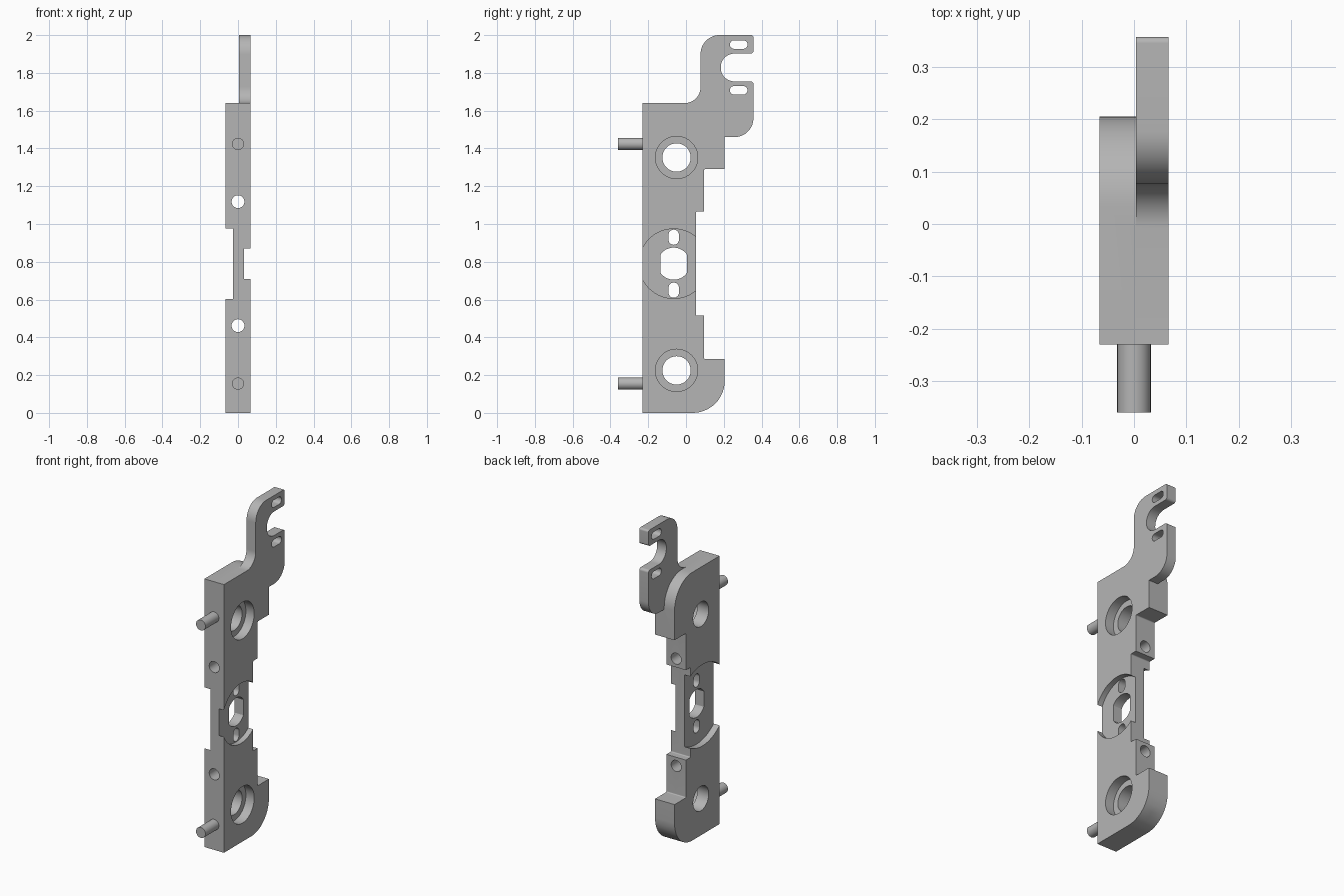
import bpy, bmesh, math
from mathutils import Vector

if "Cube" in bpy.data.objects:
    bpy.data.objects.remove(bpy.data.objects["Cube"], do_unlink=True)

grey = bpy.data.materials.new("machined grey")
grey.use_nodes = True
grey.diffuse_color = (0.46, 0.46, 0.46, 1)
grey.node_tree.nodes["Principled BSDF"].inputs["Base Color"].default_value = grey.diffuse_color

HALF = 0.066           # half thickness of the plate
MID = -0.065           # y of the central opening
CENTRE = 0.79          # z of the central opening


def rounded(corners, steps=14):
    """Turn (y, z, radius) corners into an outline with filleted corners."""
    points = []
    for i, corner in enumerate(corners):
        p = Vector(corner[:2])
        radius = corner[2] if len(corner) > 2 else 0
        if not radius:
            points.append(p)
            continue
        a = (Vector(corners[i - 1][:2]) - p).normalized()
        b = (Vector(corners[(i + 1) % len(corners)][:2]) - p).normalized()
        half = a.angle(b) / 2
        mid = p + (a + b).normalized() * radius / math.sin(half)
        start = p + a * radius / math.tan(half) - mid
        end = p + b * radius / math.tan(half) - mid
        sweep = start.angle(end)
        for k in range(steps + 1):
            t = k / steps
            points.append(mid + (start * math.sin((1 - t) * sweep)
                                 + end * math.sin(t * sweep)) / math.sin(sweep))
    return points


def finish(name, bm):
    bmesh.ops.remove_doubles(bm, verts=bm.verts, dist=1e-5)
    bmesh.ops.recalc_face_normals(bm, faces=bm.faces)
    mesh = bpy.data.meshes.new(name)
    bm.to_mesh(mesh)
    bm.free()
    obj = bpy.data.objects.new(name, mesh)
    bpy.context.collection.objects.link(obj)
    mesh.materials.append(grey)
    return obj


def prism(name, points, x0, x1):
    """Extrude a y-z outline along x."""
    bm = bmesh.new()
    face = bm.faces.new([bm.verts.new((x0, p[0], p[1])) for p in points])
    new = bmesh.ops.extrude_face_region(bm, geom=[face])["geom"]
    bmesh.ops.translate(bm, vec=(x1 - x0, 0, 0),
                        verts=[v for v in new if isinstance(v, bmesh.types.BMVert)])
    return finish(name, bm)


def circle(y, z, r, n=64):
    return [(y + r * math.cos(math.tau * k / n), z + r * math.sin(math.tau * k / n))
            for k in range(n)]


def slot(y, z, w, h):
    r = min(w, h) / 2 - 0.0005
    return rounded([(y + i * w / 2, z + j * h / 2, r)
                    for i, j in ((-1, -1), (1, -1), (1, 1), (-1, 1))], 8)


def rod(name, z, r, y0, y1):
    """Cylinder along y."""
    bm = bmesh.new()
    bmesh.ops.create_cone(bm, cap_ends=True, segments=32, radius1=r, radius2=r, depth=y1 - y0)
    for v in bm.verts:
        v.co = (v.co.x, v.co.z + (y0 + y1) / 2, v.co.y + z)
    return finish(name, bm)


def combine(target, tool, operation):
    mod = target.modifiers.new(operation.lower(), "BOOLEAN")
    mod.operation, mod.solver, mod.object = operation, "EXACT", tool
    bpy.context.view_layer.objects.active = target
    bpy.ops.object.modifier_apply(modifier=mod.name)
    bpy.data.objects.remove(tool, do_unlink=True)


def smooth(obj):
    bpy.ops.object.select_all(action="DESELECT")
    obj.select_set(True)
    bpy.context.view_layer.objects.active = obj
    bpy.ops.object.shade_smooth_by_angle(angle=math.radians(30))


# Shared stepped edge of both plate layers
stepped = [(-0.23, 0), (0.205, 0, 0.17), (0.205, 0.285), (0.095, 0.285, 0.006),
           (0.095, 0.515), (0.052, 0.515, 0.006), (0.052, 1.065, 0.006), (0.095, 1.065),
           (0.095, 1.29, 0.006), (0.205, 1.29)]
round_top = [(0.205, 1.64, 0.17), (-0.23, 1.64)]

# Arm with the hook opening, running on from the right-hand layer
hook_arm = [(0.205, 1.46), (0.357, 1.46, 0.1), (0.357, 1.755, 0.015),
            (0.184, 1.755, 0.072), (0.184, 1.902, 0.072), (0.357, 1.902, 0.015),
            (0.357, 2.0, 0.012), (0.077, 2.0, 0.1), (0.077, 1.64, 0.085), (-0.23, 1.64)]

plate = prism("mounting_plate", rounded(stepped + round_top), -HALF, 0.004)
arm = prism("hook_layer", rounded(stepped + hook_arm), 0.004, HALF)
combine(plate, arm, "UNION")

# Counterbored mounting holes
cuts = []
for z in (0.225, 1.352):
    cuts.append(prism("bore", circle(-0.05, z, 0.075), -1, 1))
    cuts.append(prism("counterbore", circle(-0.05, z, 0.112), 0.01, 1))

# Round recesses on both sides of the waist
cuts.append(prism("right_recess", circle(MID, CENTRE, 0.184, 96), 0.033, 1))
cuts.append(prism("left_recess", circle(MID, CENTRE, 0.249, 96), -1, -0.026))

# Central opening with flattened sides, and the slots above and below it
cuts.append(prism("opening", [(MID + max(-0.07, min(0.07, y)), CENTRE + z)
                              for y, z in circle(0, 0, 0.085)], -1, 1))
for side in (-1, 1):
    cuts.append(prism("waist_slot", slot(MID, CENTRE + side * 0.14, 0.055, 0.08), -1, 1))
    # Cross holes running front to back
    cuts.append(rod("cross_hole", CENTRE + side * 0.328, 0.034, -1, 1))

# Slots in the arm
for z in (1.708, 1.95):
    cuts.append(prism("arm_slot", slot(0.279, z, 0.093, 0.045), -1, 1))

for cut in cuts:
    combine(plate, cut, "DIFFERENCE")
smooth(plate)

# Locating pins on the front edge
for name, z in (("lower_pin", 0.155), ("upper_pin", 1.424)):
    smooth(rod(name, z, 0.032, -0.36, -0.22))
